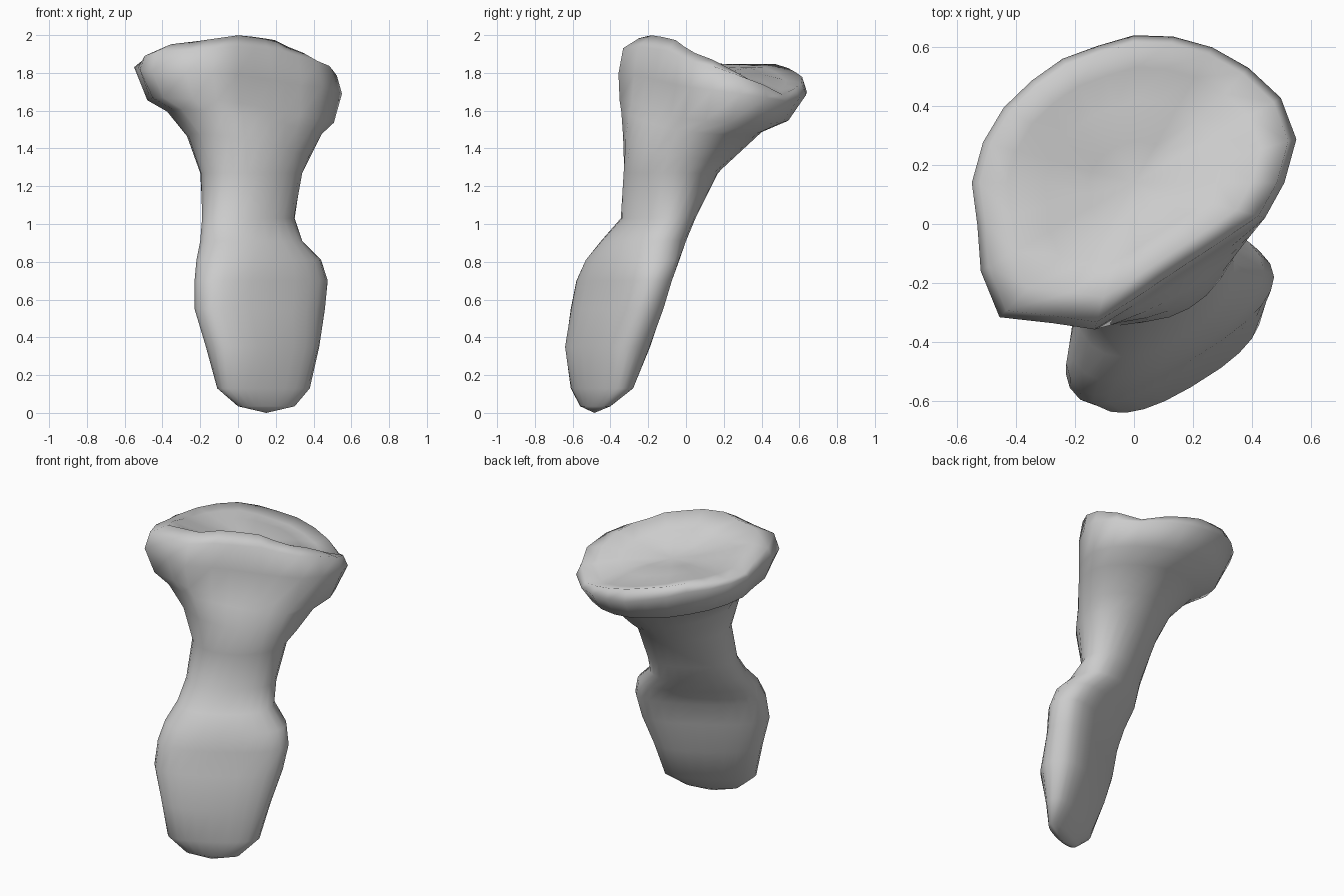
import bpy, bmesh
from math import cos, sin, radians, sqrt, copysign

if "Cube" in bpy.data.objects:
    bpy.data.objects.remove(bpy.data.objects["Cube"])

N = 24
TWIST = radians(32)


def section(z, x0, x1, y0, y1, power):
    """Twisted superellipse ring fitted to its front and side extents."""
    xh, yh = (x1 - x0) / 2, (y1 - y0) / 2
    s, d = xh * xh + yh * yh, (xh * xh - yh * yh) / cos(2 * TWIST)
    a = sqrt((s + d) / 2)
    b = max(sqrt(max((s - d) / 2, 0)), 0.33 * a)
    pts = []
    for i in range(N):
        t = radians(360 * i / N) - TWIST
        u = a * copysign(abs(cos(t)) ** (2 / power), cos(t))
        v = b * copysign(abs(sin(t)) ** (2 / power), sin(t))
        pts.append((u * cos(TWIST) - v * sin(TWIST), u * sin(TWIST) + v * cos(TWIST)))
    mx = max(p[0] for p in pts)
    my = max(p[1] for p in pts)
    return [((x0 + x1) / 2 + x / mx * xh, (y0 + y1) / 2 + y / my * yh, z) for x, y in pts]


def around(values):
    """Spread eight values (one per 45 degrees) over all N angles."""
    out = []
    for i in range(N):
        k, f = i // 3, (i % 3) / 3
        out.append(values[k] * (1 - f) + values[(k + 1) % 8] * f)
    return out


# lower blade and shaft: z, x range, y range, roundness
stations = [
    (0.035, 0.00, 0.30, -0.56, -0.40, 2.2),
    (0.13, -0.11, 0.38, -0.61, -0.28, 2.4),
    (0.35, -0.17, 0.43, -0.64, -0.19, 2.5),
    (0.55, -0.23, 0.46, -0.61, -0.12, 2.5),
    (0.70, -0.23, 0.475, -0.58, -0.075, 2.5),
    (0.81, -0.22, 0.44, -0.53, -0.035, 2.4),
    (0.91, -0.20, 0.34, -0.45, 0.00, 2.3),
    (1.03, -0.19, 0.30, -0.345, 0.05, 2.1),
    (1.27, -0.20, 0.34, -0.33, 0.17, 2.0),
]
rings = [section(*s) for s in stations]

# head outline: radius every 15 degrees about (0, 0.14)
CY = 0.14
radii = [.51, .57, .575, .55, .53, .513, .50, .48, .485, .49, .51, .53,
         .55, .55, .60, .645, .55, .515, .415, .364, .346, .353, .386, .46]
rim = around([1.87, 1.70, 1.78, 1.85, 1.86, 1.95, 1.99, 1.965])
edge = around([1.71, 1.65, 1.70, 1.80, 1.83, 1.81, 1.79, 1.75])
angles = [radians(15 * i) for i in range(N)]
outline = [(r * cos(t), CY + r * sin(t)) for r, t in zip(radii, angles)]
belt = [1.76 - 0.055 * cos(t) - 0.04 * sin(t) for t in angles]
back = [(1 + cos(t - radians(110))) / 2 for t in angles]

# flare from the shaft up under the head, then the head's widest line
shaft_top = rings[-1]
for f, drop in ((0.2, 0.35), (0.5, 0.22), (0.8, 0.16)):
    rings.append([(s[0] + (o[0] - s[0]) * f, s[1] + (o[1] - s[1]) * f, b - drop)
                  for s, o, b in zip(shaft_top, outline, belt)])
rings.append([(x, y, z) for (x, y), z in zip(outline, edge)])

# rounded rim (thin lip at the back left), then the shallow dish
DISH_Z = 1.80
for scale, mix, lift, tilt in ((0.95, 1, -0.05, 0.05), (0.78, 1, 0.01, -0.03),
                               (0.55, 0.55, 0, 0), (0.28, 0.2, 0, 0)):
    rings.append([(x * scale, CY + (y - CY) * scale,
                   DISH_Z + (h - DISH_Z) * mix + lift + tilt * w)
                  for (x, y), h, w in zip(outline, rim, back)])

# skin the rings and close both ends
bm = bmesh.new()
loops = [[bm.verts.new(p) for p in ring] for ring in rings]
for lo, hi in zip(loops, loops[1:]):
    for i in range(N):
        j = (i + 1) % N
        bm.faces.new((lo[i], lo[j], hi[j], hi[i]))
for loop, tip in ((loops[0], (0.15, -0.485, 0)), (loops[-1], (0, CY, DISH_Z))):
    c = bm.verts.new(tip)
    for i in range(N):
        bm.faces.new((loop[i], loop[(i + 1) % N], c))
bmesh.ops.recalc_face_normals(bm, faces=bm.faces)
for face in bm.faces:
    face.smooth = True
mesh = bpy.data.meshes.new("bone")
bm.to_mesh(mesh)
bm.free()
bone = bpy.data.objects.new("bone", mesh)
bpy.context.collection.objects.link(bone)
